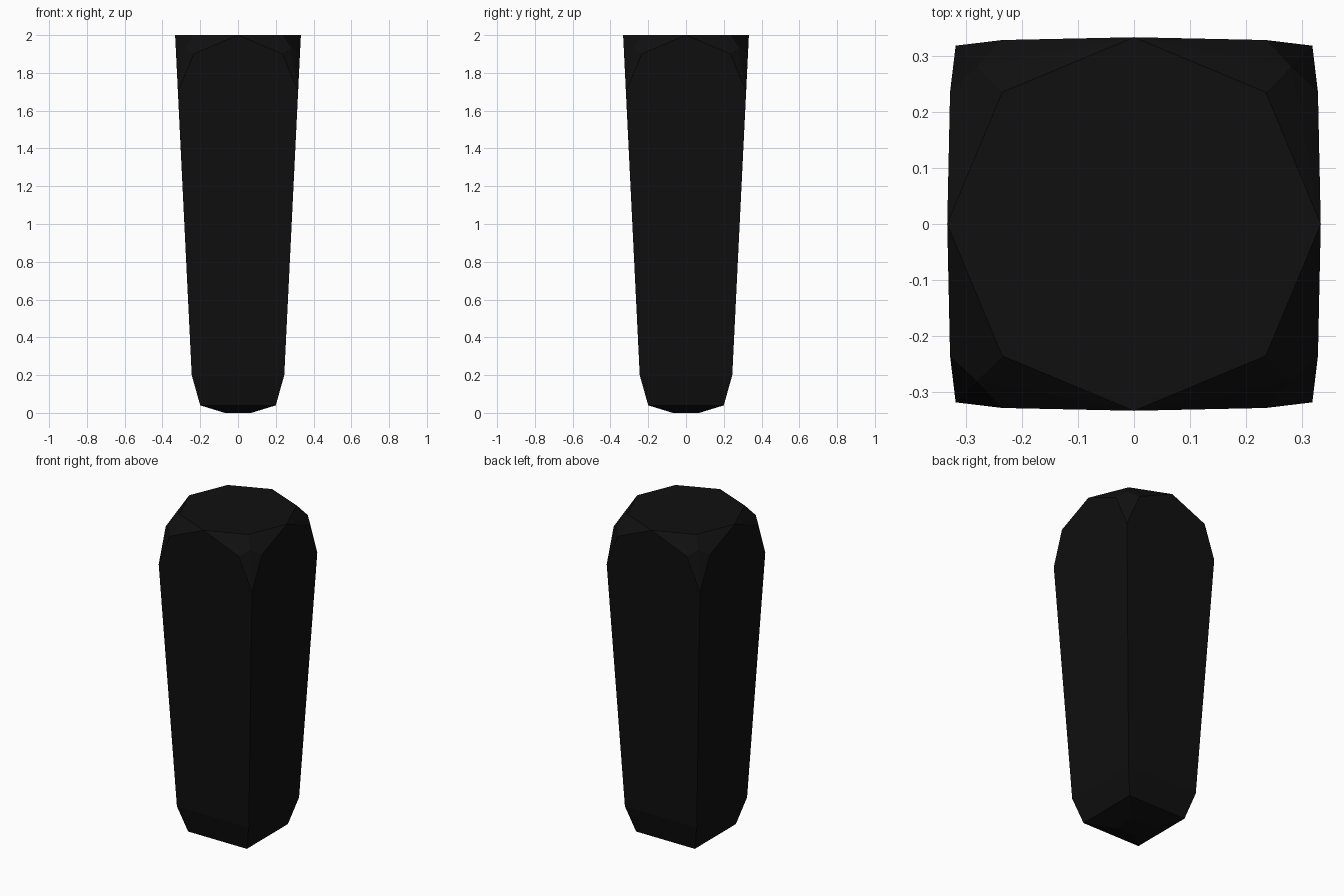
import bpy, bmesh

if "Cube" in bpy.data.objects:
    bpy.data.objects.remove(bpy.data.objects["Cube"])

# Square cross-sections of the tapered shaft: (height, half width)
RINGS = [(0.0, 0.07), (0.04, 0.2), (0.2, 0.245), (1.7, 0.318)]
# Rounded corner facets of the top, for one quadrant
TOP = [(0.333, 0, 2), (0, 0.333, 2), (0.235, 0.235, 2),
       (0.235, 0.328, 1.9), (0.328, 0.235, 1.9), (0.28, 0.28, 1.935)]

# Mirror the quadrant points into all four corners
quadrant = [(w, w, z) for z, w in RINGS] + TOP
points = {(x * sx + 0.0, y * sy + 0.0, z)
          for x, y, z in quadrant for sx in (1, -1) for sy in (1, -1)}

# Faceted solid wrapped around the points
bm = bmesh.new()
for p in sorted(points):
    bm.verts.new(p)
bmesh.ops.convex_hull(bm, input=bm.verts[:])
bmesh.ops.dissolve_limit(bm, angle_limit=0.01, verts=bm.verts[:], edges=bm.edges[:])
bmesh.ops.recalc_face_normals(bm, faces=bm.faces[:])
mesh = bpy.data.meshes.new("tapered_post")
bm.to_mesh(mesh)
bm.free()
post = bpy.data.objects.new("tapered_post", mesh)
bpy.context.collection.objects.link(post)

# Near-black finish
black = bpy.data.materials.new("black")
black.diffuse_color = (0.005, 0.005, 0.005, 1)
black.use_nodes = True
black.node_tree.nodes["Principled BSDF"].inputs["Base Color"].default_value = black.diffuse_color
mesh.materials.append(black)
